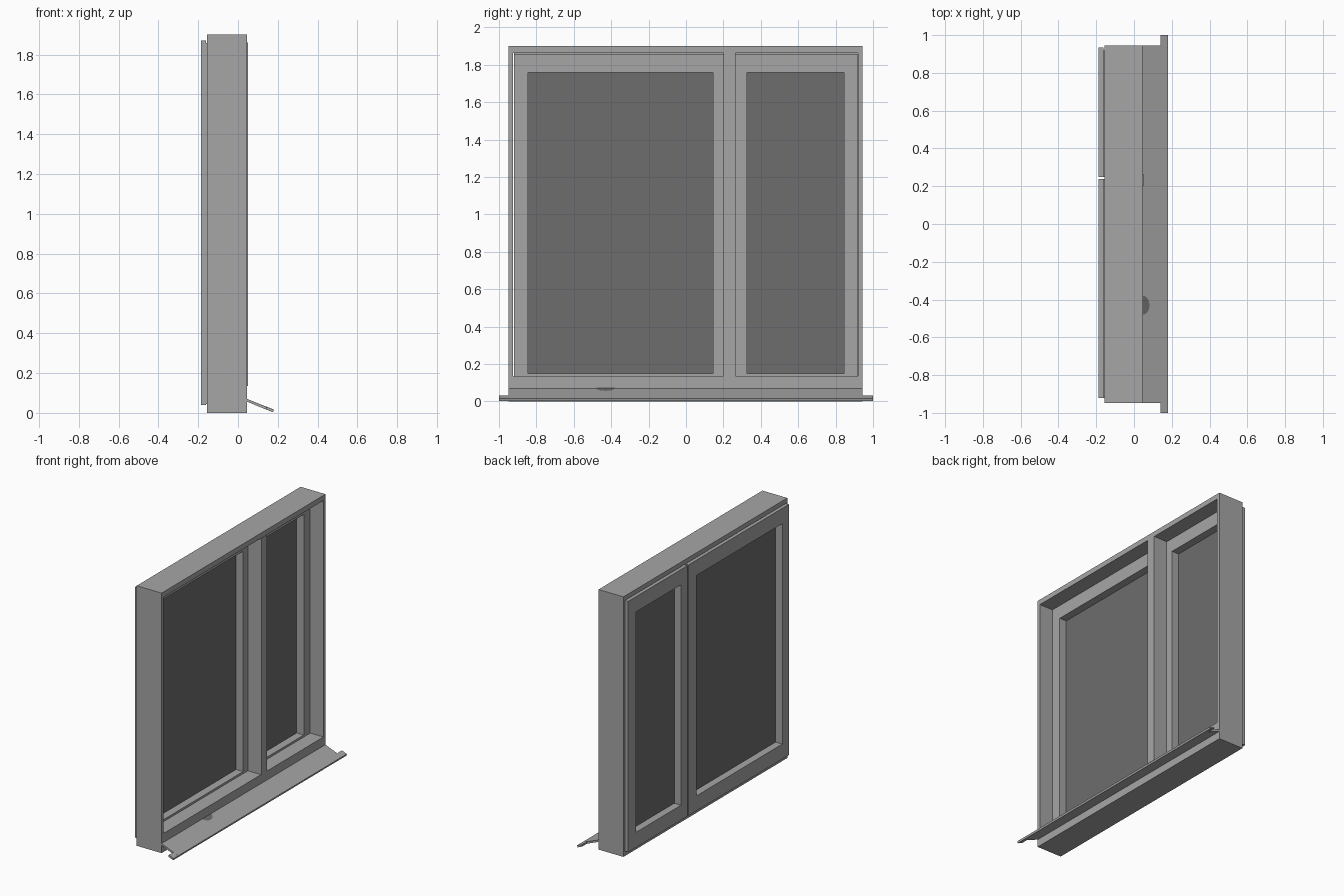
import bpy, math

if "Cube" in bpy.data.objects:
    bpy.data.objects.remove(bpy.data.objects["Cube"])


def material(name, v):
    m = bpy.data.materials.new(name)
    m.diffuse_color = (v, v, v, 1)
    m.use_nodes = True
    m.node_tree.nodes["Principled BSDF"].inputs["Base Color"].default_value = m.diffuse_color
    return m


GREY = material("frame grey", 0.38)
DARK = material("glass dark grey", 0.155)


def add_mesh(name, verts, faces, mat):
    me = bpy.data.meshes.new(name)
    me.from_pydata(verts, [], faces)
    me.materials.append(mat)
    ob = bpy.data.objects.new(name, me)
    bpy.context.collection.objects.link(ob)
    return ob


def rect(x, r):
    y0, y1, z0, z1 = r
    return [(x, y0, z0), (x, y1, z0), (x, y1, z1), (x, y0, z1)]


def box(name, x0, x1, r, mat):
    faces = [(3, 2, 1, 0), (4, 5, 6, 7)]
    for i in range(4):
        j = (i + 1) % 4
        faces.append((i, j, j + 4, i + 4))
    return add_mesh(name, rect(x0, r) + rect(x1, r), faces, mat)


def ring(name, x0, x1, outer, inner, mat):
    # rectangular frame, extruded along x
    v = rect(x0, outer) + rect(x0, inner) + rect(x1, outer) + rect(x1, inner)
    faces = []
    for i in range(4):
        j = (i + 1) % 4
        faces += [(j, i, i + 4, j + 4), (i + 8, j + 8, j + 12, i + 12),
                  (i, j, j + 8, i + 8), (j + 4, i + 4, i + 12, j + 12)]
    return add_mesh(name, v, faces, mat)


def prism(name, outline, y0, y1, mat):
    # x/z outline extruded along y
    n = len(outline)
    v = [(x, y, z) for y in (y0, y1) for x, z in outline]
    faces = [tuple(range(n)), tuple(range(2 * n - 1, n - 1, -1))]
    for i in range(n):
        j = (i + 1) % n
        faces.append((j, i, i + n, j + n))
    return add_mesh(name, v, faces, mat)


# Outer frame with thick bottom rail
ring("outer_frame", -0.155, 0.046, (-0.948, 0.944, 0, 1.9),
     (-0.925, 0.92, 0.036, 1.862), GREY)
box("bottom_rail", -0.062, 0.046, (-0.925, 0.92, 0.036, 0.135), GREY)

# Mullion between the two openings
box("mullion", -0.07, 0.049, (0.2, 0.265, 0.135, 1.862), GREY)

# Sashes: core, overlapping back lip and glass
sashes = {"wide": ((-0.92, 0.237), (-0.845, 0.145)),
          "narrow": ((0.249, 0.935), (0.325, 0.845))}
for name, (o, i) in sashes.items():
    hole = (i[0], i[1], 0.15, 1.76)
    core = (max(o[0], -0.92), min(o[1], 0.918), 0.045, 1.858)
    ring(name + "_sash_core", -0.162, -0.06, core, hole, GREY)
    ring(name + "_sash_lip", -0.187, -0.161, (o[0], o[1], 0.04, 1.872), hole, GREY)
    box(name + "_glass", -0.133, -0.117,
        (i[0] - 0.005, i[1] + 0.005, 0.145, 1.765), DARK)


# Sloping sill with ears past the frame at the outer edge
def sill_z(x):
    return 0.07 - (x - 0.046) * 0.41


def slope(x0, x1, t=0.014):
    return [(x0, sill_z(x0) - t), (x1, sill_z(x1) - t),
            (x1 + 0.004, sill_z(x1)), (x0, sill_z(x0))]


prism("sill", slope(0.04, 0.176), -0.948, 0.944, GREY)
for side, y0, y1 in (("left", -1.0, -0.948), ("right", 0.944, 1.0)):
    prism("sill_ear_" + side, slope(0.14, 0.176), y0, y1, GREY)

# Small half-round dark mark on the sill
pts = [(0.047 + 0.035 * math.cos(a), -0.43 + 0.05 * math.sin(a))
       for a in (math.pi * (k / 10 - 0.5) for k in range(11))]
add_mesh("drain_mark", [(x, y, sill_z(x) + 0.002) for x, y in pts],
         [tuple(range(len(pts)))], DARK)
